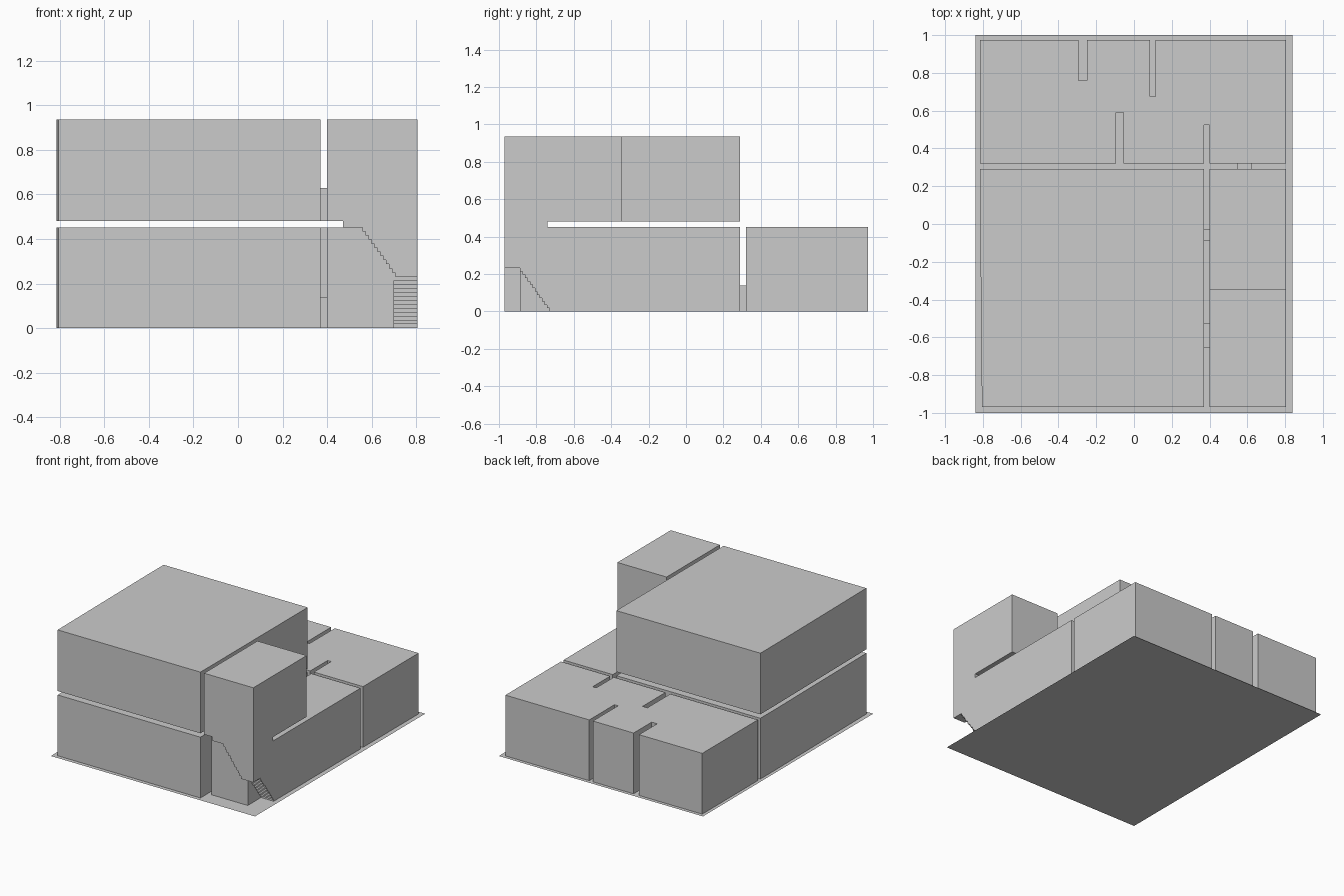
import bpy, bmesh
from mathutils import Vector

if "Cube" in bpy.data.objects:
    bpy.data.objects.remove(bpy.data.objects["Cube"])


def prism(name, pts, lo, hi, axis='z', open_base=False):
    """Extrude a 2D outline along an axis from lo to hi."""
    place = {'z': lambda a, b, c: (a, b, c),
             'y': lambda a, b, c: (a, c, b),
             'x': lambda a, b, c: (c, a, b)}[axis]
    bm = bmesh.new()
    base = bm.faces.new([bm.verts.new(place(a, b, lo)) for a, b in pts])
    new = bmesh.ops.extrude_face_region(bm, geom=[base], use_keep_orig=True)['geom']
    shift = Vector(place(0, 0, hi - lo))
    bmesh.ops.translate(bm, vec=shift, verts=[g for g in new if isinstance(g, bmesh.types.BMVert)])
    bmesh.ops.recalc_face_normals(bm, faces=bm.faces[:])
    if open_base:
        bmesh.ops.delete(bm, geom=[base], context='FACES_ONLY')
    me = bpy.data.meshes.new(name)
    bm.to_mesh(me)
    bm.free()
    ob = bpy.data.objects.new(name, me)
    bpy.context.collection.objects.link(ob)
    return ob


def box(name, x0, x1, y0, y1, z0, z1, **kw):
    return prism(name, [(x0, y0), (x1, y0), (x1, y1), (x0, y1)], z0, z1, **kw)


def cut(target, cutter):
    mod = target.modifiers.new("cut", 'BOOLEAN')
    mod.operation, mod.solver, mod.object = 'DIFFERENCE', 'EXACT', cutter
    bpy.context.view_layer.objects.active = target
    bpy.ops.object.modifier_apply(modifier=mod.name)
    bpy.data.objects.remove(cutter)


def steps(start, end, n):
    """Stair profile from start up to end: riser, then tread."""
    (a0, z0), (a1, z1) = start, end
    pts = []
    for i in range(n):
        a = a0 + (a1 - a0) * i / n
        z = z0 + (z1 - z0) * (i + 1) / n
        pts += [(a, z), (a0 + (a1 - a0) * (i + 1) / n, z)]
    return pts


CEIL, FLOOR2, TOP = 0.452, 0.481, 0.936

# Ground sheet
me = bpy.data.meshes.new("ground_sheet")
me.from_pydata([(-.84, -1, 0), (.84, -1, 0), (.84, 1, 0), (-.84, 1, 0)], [], [(0, 1, 2, 3)])
bpy.context.collection.objects.link(bpy.data.objects.new("ground_sheet", me))

# Back rooms, with partition walls left as slots
back = [(-.815, .32), (-.095, .32), (-.095, .59), (-.055, .59), (-.055, .32),
        (.37, .32), (.37, .525), (.40, .525), (.40, .32), (.805, .32),
        (.805, .973), (.115, .973), (.115, .675), (.085, .675), (.085, .973),
        (-.25, .973), (-.25, .76), (-.295, .76), (-.295, .973), (-.815, .973)]
prism("back_rooms", back, 0, CEIL, open_base=True)

# Large front rooms on both floors, left wall slightly skewed
big = [(-.805, -.97), (.37, -.97), (.37, .29), (-.815, .29), (-.815, .12)]
prism("lower_main_room", big, 0, CEIL, open_base=True)
prism("upper_main_room", big, FLOOR2, TOP)

# Two-storey stair hall
hall = box("stair_hall", .40, .805, -.97, .29, 0, TOP)
cut(hall, box("roof_cut", .3, 1, -.343, .5, CEIL, 1.2))
cut(hall, box("slab_cut", .3, 1, -.74, -.3, CEIL, FLOOR2))
cut(hall, box("slab_side_cut", .3, .47, -1.1, -.7, CEIL, FLOOR2))
# Lower flight and landing
flight1 = [(-.73, -.1)] + steps((-.73, 0), (-.90, .232), 13) + [(-1.1, .232), (-1.1, -.1)]
cut(hall, prism("lower_flight_cut", flight1, .70, 1, axis='x'))
# Upper flight
flight2 = [(.705, -.1)] + steps((.705, .232), (.545, CEIL), 12) + [(.3, CEIL), (.3, -.1)]
cut(hall, prism("upper_flight_cut", flight2, -1.1, -.885, axis='y'))

# Doorways between rooms
box("lower_doorway", .37, .40, -.09, -.03, 0, .14, open_base=True)
box("back_doorway", .545, .625, .29, .32, 0, .14, open_base=True)
box("upper_doorway", .37, .40, -.655, -.525, FLOOR2, .63)

# Remove the hall underside lying on the ground sheet
bm = bmesh.new()
bm.from_mesh(hall.data)
low = [f for f in bm.faces if all(v.co.z < 1e-4 for v in f.verts)]
bmesh.ops.delete(bm, geom=low, context='FACES_ONLY')
bm.to_mesh(hall.data)
bm.free()
